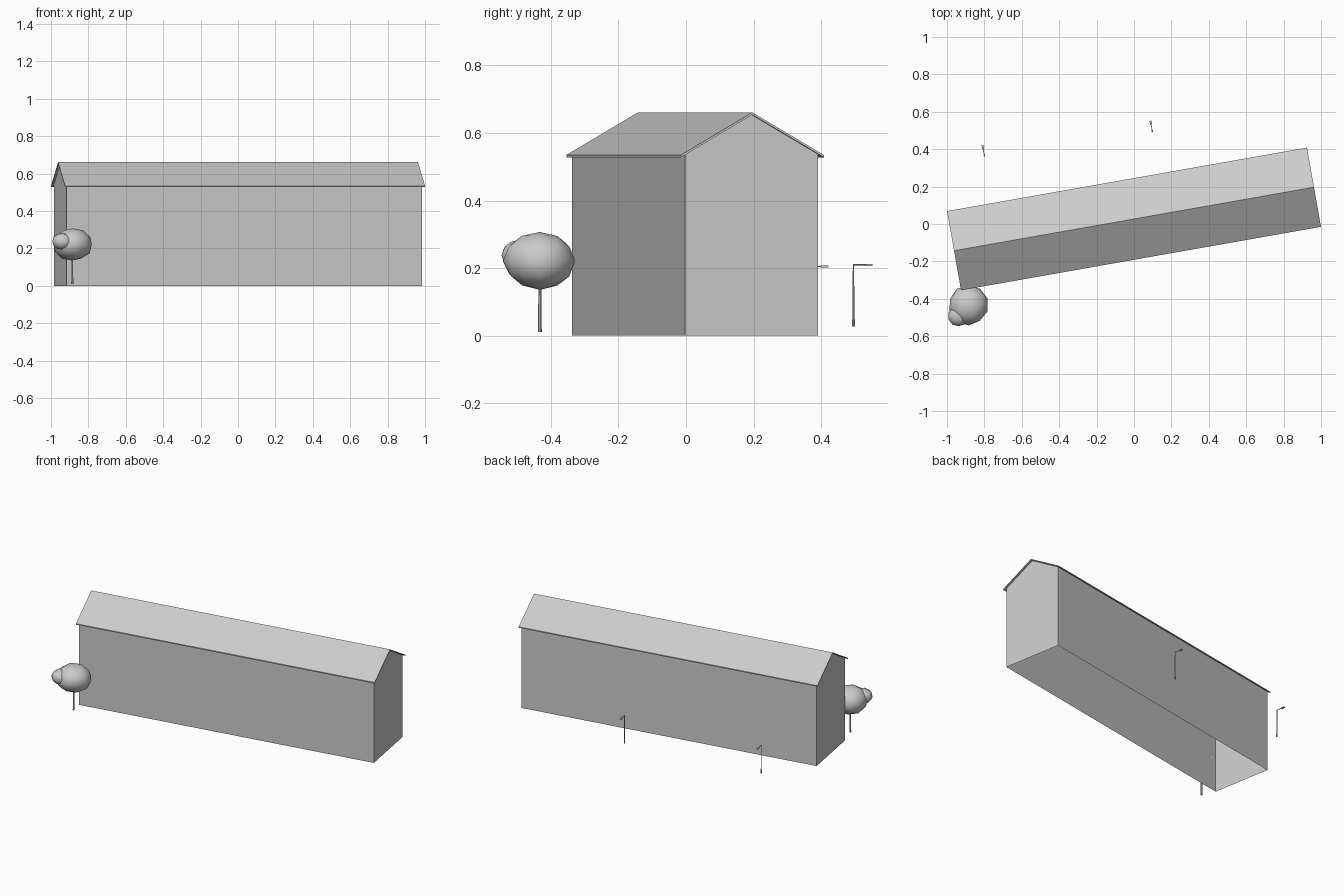
import bpy, bmesh, math, random
from mathutils import Vector, Matrix

if "Cube" in bpy.data.objects:
    bpy.data.objects.remove(bpy.data.objects["Cube"])

random.seed(4)
ANGLE = math.radians(10)
CENTRE = Vector((0, 0.027, 0))
HL, HW = 0.965, 0.20          # half length / width of the walls
RL, RW = 0.977, 0.215         # half length / width of the roof
EAVE, RIDGE, THICK = 0.535, 0.661, 0.007


def finish(name, bm, loc=(0, 0, 0), rot=0.0, smooth=False):
    bmesh.ops.recalc_face_normals(bm, faces=bm.faces)
    mesh = bpy.data.meshes.new(name)
    bm.to_mesh(mesh)
    bm.free()
    ob = bpy.data.objects.new(name, mesh)
    ob.location, ob.rotation_euler.z = loc, rot
    bpy.context.collection.objects.link(ob)
    if smooth:
        mesh.shade_smooth()
    return ob


def extrude_profile(bm, profile, half):
    """Closed y-z profile swept along x; returns side faces."""
    a = [bm.verts.new((-half, y, z)) for y, z in profile]
    b = [bm.verts.new((half, y, z)) for y, z in profile]
    n = len(profile)
    sides = [bm.faces.new((a[i], a[(i + 1) % n], b[(i + 1) % n], b[i])) for i in range(n)]
    bm.faces.new(a)
    bm.faces.new(b)
    return sides


def tube(bm, p, q, r1, r2, segs=8):
    p, q = Vector(p), Vector(q)
    d = q - p
    m = Matrix.Translation((p + q) / 2) @ d.to_track_quat('Z', 'Y').to_matrix().to_4x4()
    bmesh.ops.create_cone(bm, cap_ends=True, segments=segs, radius1=r1, radius2=r2,
                          depth=d.length, matrix=m)


# Walls: gabled shell, open underneath and under the roof
slope = (RIDGE - EAVE) / RW
top = RIDGE - THICK / 2
shoulder = top - slope * HW
bm = bmesh.new()
sides = extrude_profile(bm, [(-HW, 0), (HW, 0), (HW, shoulder), (0, top), (-HW, shoulder)], HL)
bmesh.ops.delete(bm, geom=[sides[0], sides[2], sides[3]], context='FACES_ONLY')
finish("house_walls", bm, CENTRE, ANGLE)

# Roof: thin folded slab with a small overhang
bm = bmesh.new()
extrude_profile(bm, [(-RW, EAVE), (0, RIDGE), (RW, EAVE),
                     (RW, EAVE - THICK), (0, RIDGE - THICK), (-RW, EAVE - THICK)], RL)
finish("roof", bm, CENTRE, ANGLE)

# Tree trunk with a thicker foot
bm = bmesh.new()
tx, ty = -0.886, -0.433
tube(bm, (tx, ty, 0.01), (tx, ty, 0.045), 0.006, 0.005)
tube(bm, (tx, ty, 0.045), (tx, ty, 0.18), 0.005, 0.004)
finish("tree_trunk", bm)


# Tree canopy: a lumpy ball with a smaller clump on the front left
def clump(name, centre, radii, rough):
    bm = bmesh.new()
    bmesh.ops.create_icosphere(bm, subdivisions=2, radius=1)
    for v in bm.verts:
        v.co *= 1 + random.uniform(-rough, rough)
        v.co = Vector(c * r for c, r in zip(v.co, radii))
    finish(name, bm, centre, smooth=True)


clump("tree_canopy", (-0.885, -0.433, 0.221), (0.106, 0.107, 0.087), 0.03)
clump("tree_canopy_clump", (-0.938, -0.492, 0.237), (0.056, 0.056, 0.046), 0.03)


# Street lamps: foot, pole, arm and flat head pointing away from the house
def lamp(name, x, y, z):
    bm = bmesh.new()
    tube(bm, (0, 0, 0), (0, 0, 0.02), 0.0045, 0.004)
    tube(bm, (0, 0, 0.02), (0, 0, 0.184), 0.003, 0.002)
    tube(bm, (0, -0.001, 0.183), (0, 0.038, 0.183), 0.0018, 0.0018)
    m = Matrix.Translation((0, 0.046, 0.182)) @ Matrix.Diagonal((0.011, 0.022, 0.006, 1))
    bmesh.ops.create_cube(bm, size=1, matrix=m)
    finish(name, bm, (x, y, z), ANGLE)


lamp("street_lamp_left", -0.80, 0.365, 0.022)
lamp("street_lamp_right", 0.098, 0.496, 0.027)
